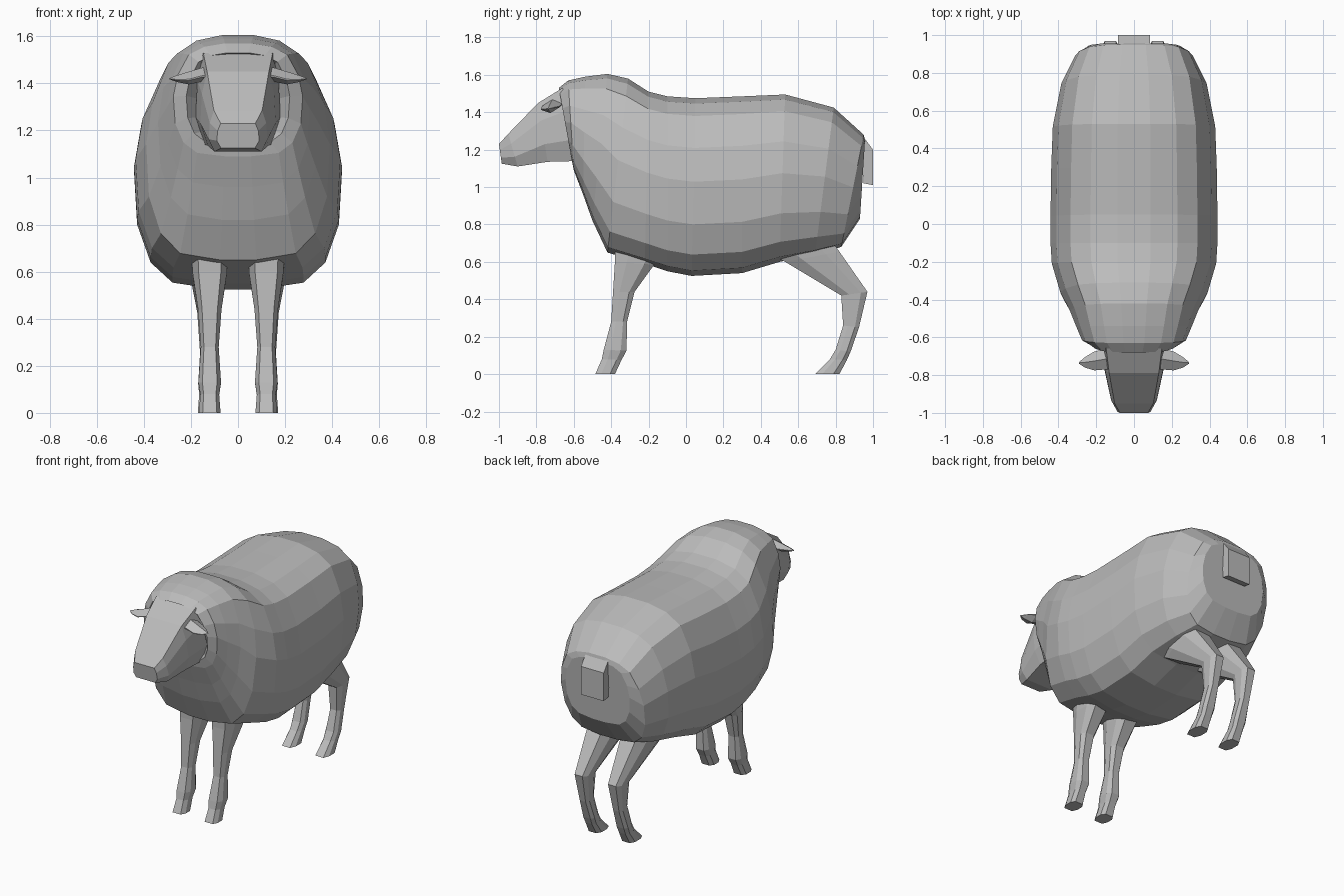
import bpy, bmesh
from mathutils import Vector

wool = bpy.data.materials.new("plain grey")
wool.diffuse_color = (0.5, 0.5, 0.5, 1)


def loft(name, sections, profile, wdir=(1, 0, 0), mirror=False):
    """Skin rings: each section is (point A, point B, half width);
    the profile gives (fraction from A to B, width factor) for one side."""
    wdir = Vector(wdir)
    bm = bmesh.new()
    rings = []
    for a, b, hw in sections:
        a, b = Vector(a), Vector(b)
        pts = [a.lerp(b, t) + wdir * w * hw for t, w in profile]
        pts += [a.lerp(b, t) - wdir * w * hw for t, w in reversed(profile) if w > 0]
        rings.append([bm.verts.new(p) for p in pts])
    n = len(rings[0])
    for r, s in zip(rings, rings[1:]):
        for i in range(n):
            j = (i + 1) % n
            bm.faces.new((r[i], r[j], s[j], s[i]))
    bm.faces.new(rings[0])
    bm.faces.new(rings[-1])
    bmesh.ops.recalc_face_normals(bm, faces=bm.faces)
    me = bpy.data.meshes.new(name)
    bm.to_mesh(me)
    bm.free()
    me.materials.append(wool)
    ob = bpy.data.objects.new(name, me)
    bpy.context.collection.objects.link(ob)
    if mirror:
        ob.modifiers.new("mirror", 'MIRROR')
    return ob


def side(rows, x=0):
    """Rows of (yA, zA, yB, zB, half width) in the plane at x."""
    return [((x, r[0], r[1]), (x, r[2], r[3]), r[4]) for r in rows]


# Woolly body, from the recessed face opening to the rump
fleece = [(0, .2), (.03, .52), (.1, .76), (.28, .93), (.47, 1),
          (.71, .97), (.88, .84), (.97, .63), (1, .2)]
loft("woolly_body", side([
    (-.60, 1.49, -.56, 1.16, .17),
    (-.68, 1.53, -.61, 1.14, .22),
    (-.63, 1.57, -.60, 1.09, .275),
    (-.54, 1.59, -.55, .96, .305),
    (-.42, 1.605, -.50, .82, .34),
    (-.31, 1.58, -.42, .65, .39),
    (-.20, 1.51, -.22, .59, .435),
    (-.10, 1.485, -.10, .55, .442),
    (.05, 1.475, .03, .525, .442),
    (.30, 1.485, .30, .54, .438),
    (.53, 1.495, .50, .60, .43),
    (.79, 1.425, .69, .64, .385),
    (.95, 1.28, .83, .68, .31),
    (.957, 1.25, .93, .83, .24)]), fleece)

# Head with flat face and tapered muzzle
loft("head", side([
    (-1.0, 1.23, -.985, 1.125, .09),
    (-.95, 1.285, -.90, 1.11, .125),
    (-.79, 1.45, -.74, 1.135, .16),
    (-.66, 1.53, -.55, 1.14, .18)]),
    [(0, .82), (.3, .96), (.7, 1), (1, .8)])

# Leaf shaped ears
loft("ears", [
    ((.10, -.77, 1.43), (.10, -.66, 1.45), .025),
    ((.15, -.77, 1.43), (.15, -.66, 1.445), .03),
    ((.21, -.775, 1.415), (.21, -.675, 1.43), .027),
    ((.26, -.76, 1.415), (.26, -.705, 1.425), .014),
    ((.29, -.74, 1.42), (.29, -.73, 1.42), .003)],
    [(0, .1), (.5, 1), (1, .1)], wdir=(0, 0, 1), mirror=True)

# Flat tail
loft("tail", side([
    (.94, 1.28, .90, 1.26, .085),
    (1.0, 1.20, .94, 1.18, .085),
    (1.0, 1.01, .95, 1.02, .085)]), [(0, 1), (1, 1)])

# Legs: front edge to back edge, going down
limb = [(0, .65), (.3, 1), (.75, 1), (1, .6)]
loft("front_legs", side([
    (-.38, .70, -.12, .66, .078),
    (-.38, .60, -.17, .585, .073),
    (-.39, .44, -.275, .44, .05),
    (-.40, .28, -.315, .28, .038),
    (-.44, .13, -.318, .125, .048),
    (-.45, .08, -.345, .075, .04),
    (-.485, 0, -.38, 0, .046)], x=.12), limb, mirror=True)
loft("hind_legs", side([
    (.44, .65, .76, .74, .095),
    (.53, .60, .82, .655, .085),
    (.83, .42, .97, .44, .048),
    (.84, .26, .925, .25, .036),
    (.80, .13, .88, .12, .044),
    (.77, .08, .86, .075, .04),
    (.69, 0, .82, 0, .046)], x=.125), limb, mirror=True)
